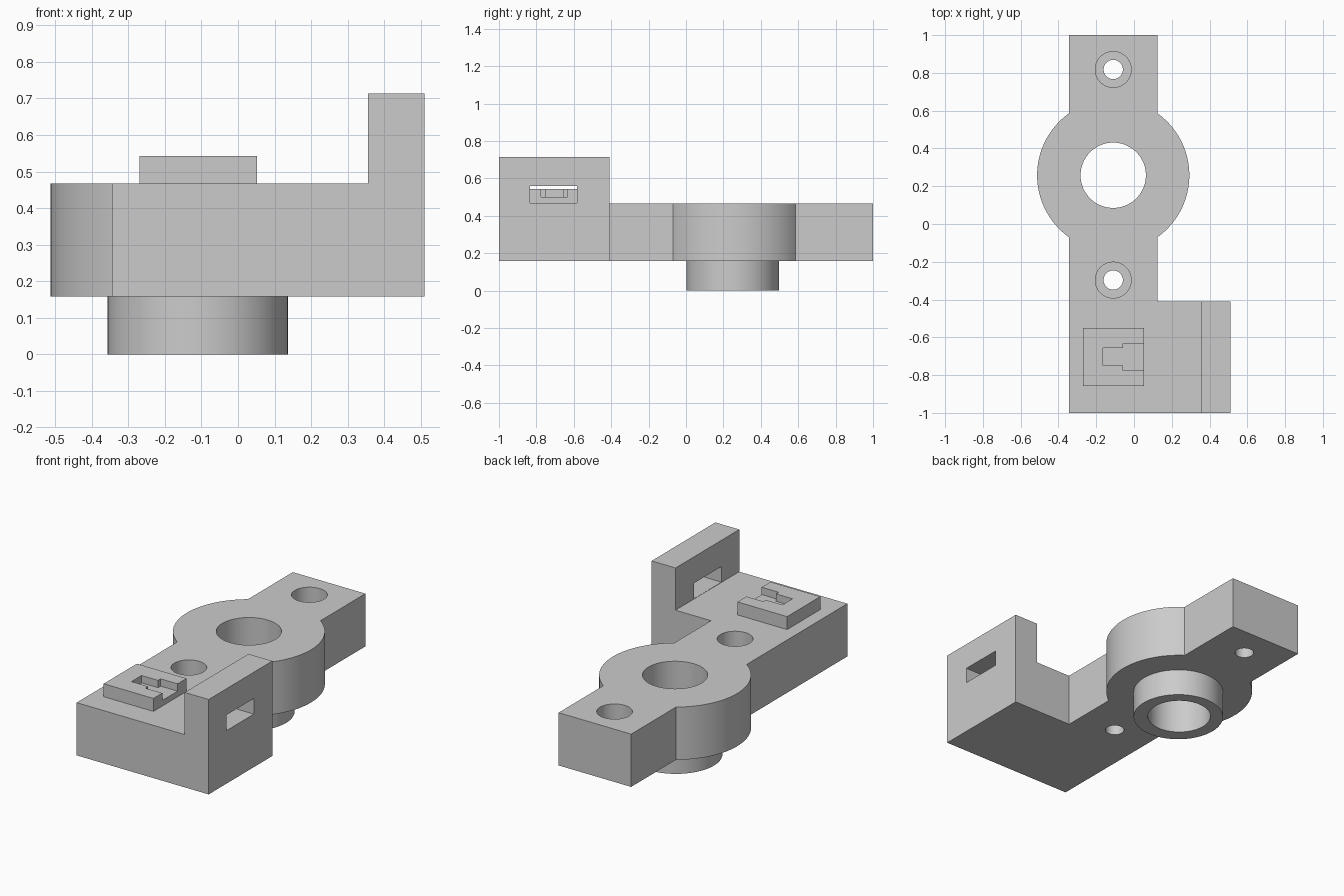
import bpy, bmesh, math

if "Cube" in bpy.data.objects:
    bpy.data.objects.remove(bpy.data.objects["Cube"])

CX, CY = -0.11, 0.258          # centre of the hub
Z0, Z1 = 0.158, 0.467          # underside and top of the plate

grey = bpy.data.materials.new("grey")
grey.diffuse_color = (0.6, 0.6, 0.6, 1)
grey.use_nodes = True
grey.node_tree.nodes["Principled BSDF"].inputs["Base Color"].default_value = grey.diffuse_color


def prism(name, outline, z0, z1):
    """Extrude an xy outline from z0 to z1."""
    bm = bmesh.new()
    face = bm.faces.new([bm.verts.new((x, y, z0)) for x, y in outline])
    top = bmesh.ops.extrude_face_region(bm, geom=[face])["geom"]
    for v in top:
        if isinstance(v, bmesh.types.BMVert):
            v.co.z = z1
    bmesh.ops.recalc_face_normals(bm, faces=bm.faces)
    mesh = bpy.data.meshes.new(name)
    bm.to_mesh(mesh)
    bm.free()
    mesh.materials.append(grey)
    ob = bpy.data.objects.new(name, mesh)
    bpy.context.collection.objects.link(ob)
    return ob


def box(name, x0, x1, y0, y1, z0, z1):
    return prism(name, [(x0, y0), (x1, y0), (x1, y1), (x0, y1)], z0, z1)


def arc(r, a0, a1, n, cy=CY):
    return [(CX + r * math.cos(a0 + (a1 - a0) * i / n),
             cy + r * math.sin(a0 + (a1 - a0) * i / n)) for i in range(n + 1)]


def cylinder(name, r, cy, z0, z1, n=96):
    return prism(name, arc(r, 0, 2 * math.pi, n, cy)[:-1], z0, z1)


def combine(target, other, operation):
    """Apply a boolean and remove the helper."""
    mod = target.modifiers.new("bool", 'BOOLEAN')
    mod.object, mod.operation, mod.solver = other, operation, 'EXACT'
    graph = bpy.context.evaluated_depsgraph_get()
    mesh = bpy.data.meshes.new_from_object(target.evaluated_get(graph))
    target.modifiers.clear()
    target.data = mesh
    bpy.data.objects.remove(other)


def finish(ob):
    """Merge flat faces and shade the round ones smooth."""
    bm = bmesh.new()
    bm.from_mesh(ob.data)
    bmesh.ops.remove_doubles(bm, verts=bm.verts, dist=1e-5)
    bmesh.ops.dissolve_limit(bm, angle_limit=math.radians(1),
                             verts=bm.verts, edges=bm.edges)
    bm.to_mesh(ob.data)
    bm.free()
    bpy.ops.object.select_all(action='DESELECT')
    ob.select_set(True)
    bpy.context.view_layer.objects.active = ob
    bpy.ops.object.shade_smooth_by_angle(angle=math.radians(30))


# Plate: straight arms, round hub and a foot that widens to the right
R, HALF = 0.403, 0.235
t = math.acos(HALF / R)
xl, xr = CX - HALF, CX + HALF
outline = [(xl, -1), (0.51, -1), (0.51, -0.41), (xr, -0.41)]
outline += arc(R, -t, t, 40)
outline += [(xr, 1), (xl, 1)]
outline += arc(R, math.pi - t, math.pi + t, 40)
bracket = prism("bracket", outline, Z0, Z1)

# Upright wall and the round boss under the hub
combine(bracket, box("wall", 0.355, 0.51, -1, -0.41, 0.3, 0.714), 'UNION')
combine(bracket, cylinder("boss", 0.247, CY - 0.008, 0, 0.3), 'UNION')

# Window in the wall
combine(bracket, box("window", 0.3, 0.6, -0.835, -0.582, 0.4685, 0.56), 'DIFFERENCE')

# Centre bore and the two counterbored screw holes
combine(bracket, cylinder("bore", 0.173, CY, -0.1, 0.6), 'DIFFERENCE')
for y in (0.818, -0.297):
    combine(bracket, cylinder("screw_hole", 0.051, y, 0, 0.6, 48), 'DIFFERENCE')
    combine(bracket, cylinder("counterbore", 0.095, y, 0.26, 0.6, 64), 'DIFFERENCE')
finish(bracket)

# Small block with a stepped slot open towards the wall
block = box("slotted_block", -0.27, 0.052, -0.857, -0.55, Z1, 0.543)
slot = [(-0.165, -0.75), (-0.058, -0.75), (-0.058, -0.775), (0.1, -0.775),
        (0.1, -0.633), (-0.058, -0.633), (-0.058, -0.657), (-0.165, -0.657)]
combine(block, prism("slot", slot, 0.5, 0.6), 'DIFFERENCE')
finish(block)
